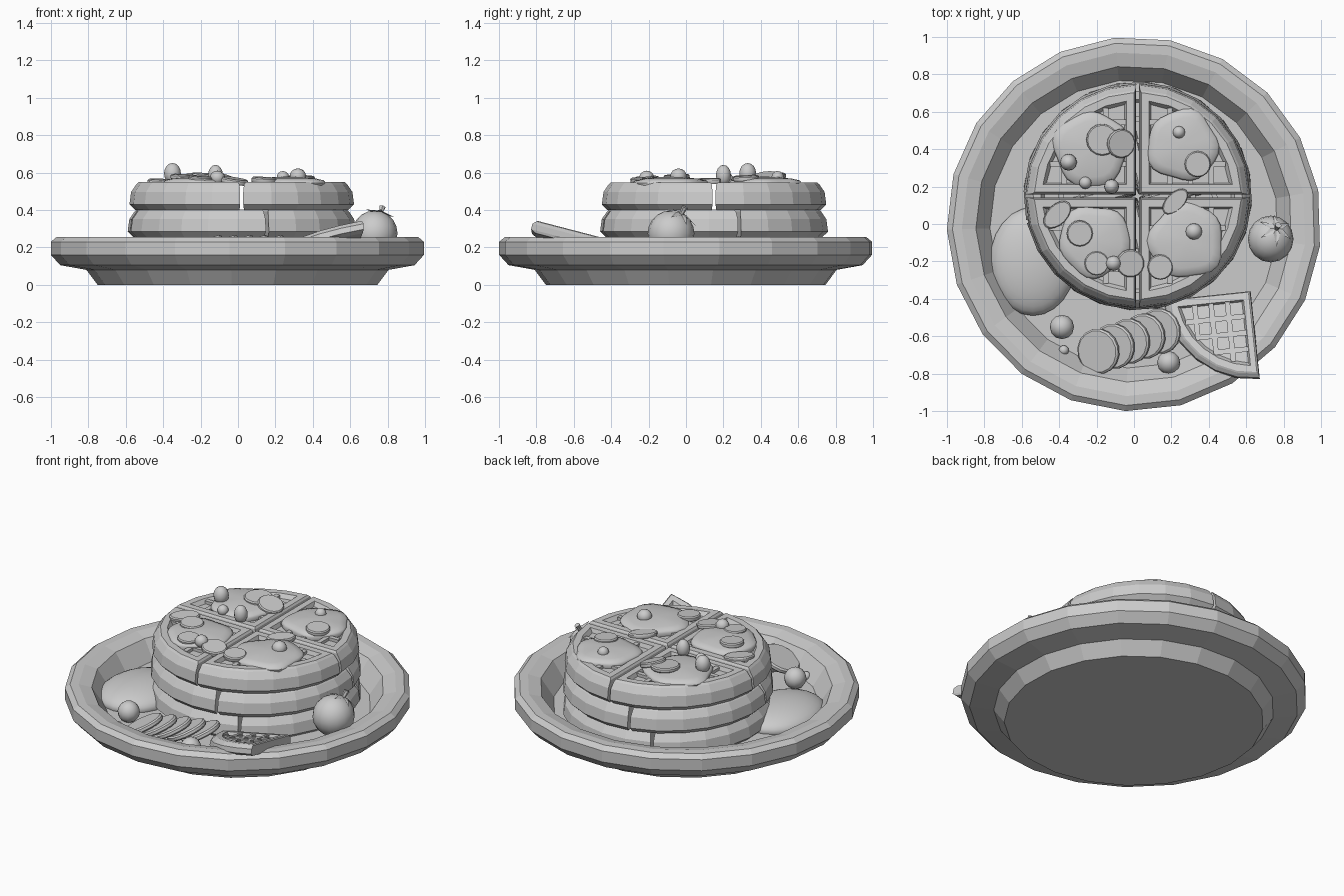
import bpy, bmesh
from math import sin, cos, pi, asin, sqrt, radians
from mathutils import Vector, Matrix

if "Cube" in bpy.data.objects:
    bpy.data.objects.remove(bpy.data.objects["Cube"], do_unlink=True)

grey = bpy.data.materials.new("plain_grey")
grey.use_nodes = True
grey.diffuse_color = (0.6, 0.6, 0.6, 1)
grey.node_tree.nodes["Principled BSDF"].inputs["Base Color"].default_value = (0.6, 0.6, 0.6, 1)


def finish(bm, name, smooth=None, matrix=None):
    if matrix:
        bm.transform(matrix)
    bmesh.ops.recalc_face_normals(bm, faces=bm.faces[:])
    mesh = bpy.data.meshes.new(name)
    bm.to_mesh(mesh)
    bm.free()
    mesh.materials.append(grey)
    obj = bpy.data.objects.new(name, mesh)
    bpy.context.collection.objects.link(obj)
    if smooth:
        bpy.ops.object.select_all(action='DESELECT')
        obj.select_set(True)
        bpy.context.view_layer.objects.active = obj
        bpy.ops.object.shade_smooth_by_angle(angle=radians(smooth))
    return obj


def loft(bm, rings):
    """Skin a stack of equal-length loops and cap both ends."""
    loops = [[bm.verts.new(p) for p in ring] for ring in rings]
    n = len(loops[0])
    for a, b in zip(loops, loops[1:]):
        for i in range(n):
            j = (i + 1) % n
            bm.faces.new((a[i], a[j], b[j], b[i]))
    bm.faces.new(loops[0][::-1])
    bm.faces.new(loops[-1])


def circle(r, z, n, start=0.0, wave=0.0, seed=0.0):
    pts = []
    for i in range(n):
        a = start + 2 * pi * i / n
        k = r * (1 + wave * (sin(5 * a + seed) + 0.8 * sin(3 * a + 2 * seed)))
        pts.append((k * cos(a), k * sin(a), z))
    return pts


def facing(direction, centre):
    turn = Vector(direction).to_track_quat('Z', 'Y').to_matrix().to_4x4()
    return Matrix.Translation(centre) @ turn


def ball(name, centre, size, segments=12):
    bm = bmesh.new()
    bmesh.ops.create_uvsphere(bm, u_segments=segments, v_segments=segments * 2 // 3, radius=1)
    return finish(bm, name, 60, Matrix.Translation(centre) @ Matrix.Diagonal((*size, 1)))


def slice_disc(name, centre, r, direction=(0, 0, 1), thick=0.03, stretch=1.0):
    bm = bmesh.new()
    h = thick / 2
    loft(bm, [circle(r * 0.94, -h, 16), circle(r, -h / 2, 16),
              circle(r, h / 2, 16), circle(r * 0.92, h, 16)])
    return finish(bm, name, 30, facing(direction, centre) @ Matrix.Diagonal((1, stretch, 1, 1)))


def quarter_outline(gap, r, z, n=7):
    a = asin(gap / r)
    arc = [a + (pi / 2 - 2 * a) * i / (n - 1) for i in range(n)]
    return [(gap, gap, z)] + [(r * cos(t), r * sin(t), z) for t in arc]


def waffle_quarter(name, r, h, rim, matrix):
    """Quarter waffle with a raised rim and crossing bars in its recess."""
    bm = bmesh.new()
    steps = ((0.012, r * 0.95, 0), (0.008, r, h * 0.2), (0.008, r * 0.985, h * 0.65),
             (0.012, r * 0.94, h * 0.92), (0.02, r * 0.92, h),
             (rim, r * 0.92 - rim * 0.7, h), (rim + 0.01, r * 0.91 - rim * 0.9, h - 0.025))
    loft(bm, [quarter_outline(*s) for s in steps])
    inner = r * 0.92 - rim * 0.8
    bar, top = 0.014, h - 0.006
    for i in range(1, 4):
        c = rim + (inner - rim) * i / 4
        end = sqrt(inner * inner - (c + bar) ** 2)
        for flip in (False, True):
            rect = [(rim, c - bar), (end, c - bar), (end, c + bar), (rim, c + bar)]
            if flip:
                rect = [(y, x) for x, y in rect]
            loft(bm, [[(x, y, z) for x, y in rect] for z in (h - 0.03, top)])
    return finish(bm, name, None, matrix)


# Plate: faceted dish
bm = bmesh.new()
profile = ((0.75, 0), (0.81, 0.08), (0.95, 0.105), (1.0, 0.16), (1.0, 0.23), (0.97, 0.255),
           (0.92, 0.255), (0.845, 0.235), (0.77, 0.12))
loft(bm, [circle(r, z, 21, radians(96)) for r, z in profile])
finish(bm, "plate")

# Waffle stack: three layers of four quarters, each layer twisted
stack = Vector((0.02, 0.15, 0))
for layer, (z, twist, r) in enumerate(((0.11, 26, 0.61), (0.255, 13, 0.61), (0.4, 0, 0.6))):
    for q in range(4):
        m = Matrix.Translation(stack + Vector((0, 0, z)))
        waffle_quarter(f"waffle_layer_{layer + 1}_quarter_{q + 1}", r, 0.148, 0.06,
                       m @ Matrix.Rotation(radians(twist + 90 * q), 4, 'Z'))

# Loose waffle wedge leaning on the plate rim
corner = Vector((0.63, -0.35, 0.16))
lean = Matrix.Identity(4)
lean[2][0], lean[2][1] = 0.19, -0.24
wedge = Matrix.Translation(corner) @ lean @ Matrix.Rotation(radians(186), 4, 'Z')
waffle_quarter("loose_waffle_wedge", 0.48, 0.07, 0.05, wedge)

# Cream pools on each quarter
pools = ((-0.23, 0.4, 0.2), (0.26, 0.42, 0.19), (-0.21, -0.09, 0.19), (0.28, -0.09, 0.2))
for i, (x, y, r) in enumerate(pools):
    bm = bmesh.new()
    loft(bm, [circle(r * k, z, 28, 0, 0.045, i * 1.7) for k, z in
              ((0.97, 0.52), (1, 0.545), (0.95, 0.558), (0.75, 0.567), (0.4, 0.575), (0.1, 0.578))])
    finish(bm, f"cream_pool_{i + 1}", 50, Matrix.Translation((x, y, 0)))

# Fruit slices on top of the stack
toppings = ((-0.17, 0.45, 0.58, 0.085, 1), (0.34, 0.32, 0.57, 0.07, 1),
            (-0.29, -0.05, 0.575, 0.07, 1), (-0.2, -0.21, 0.565, 0.065, 1),
            (0.14, -0.23, 0.56, 0.068, 1), (0.22, 0.12, 0.555, 0.085, 0.55),
            (-0.41, 0.05, 0.55, 0.09, 0.6))
for i, (x, y, z, r, s) in enumerate(toppings):
    slice_disc(f"topping_slice_{i + 1}", (x, y, z), r, (0.05, -0.05, 1), 0.028, s)
slice_disc("leaning_slice_back", (-0.07, 0.43, 0.57), 0.078, (0.35, -0.1, 1), 0.028)
slice_disc("leaning_slice_front", (-0.02, -0.21, 0.555), 0.075, (0.15, -0.1, 1), 0.028)

# Berries on top of the stack
berries = ((0.24, 0.49, 0.575, 0.033, 0.033), (-0.35, 0.33, 0.595, 0.045, 0.056),
           (-0.26, 0.22, 0.565, 0.033, 0.033), (-0.12, 0.2, 0.585, 0.04, 0.056),
           (0.32, -0.04, 0.58, 0.044, 0.042), (-0.11, -0.21, 0.572, 0.04, 0.038))
for i, (x, y, z, r, h) in enumerate(berries):
    ball(f"top_berry_{i + 1}", (x, y, z), (r, r, h))

# Berries on the plate
for i, (x, y, r) in enumerate(((-0.385, -0.55, 0.065), (-0.375, -0.675, 0.027), (0.185, -0.74, 0.062))):
    ball(f"plate_berry_{i + 1}", (x, y, 0.115 + r), (r, r, r))

# Soft mound beside the stack
mound = ball("side_mound", (-0.54, -0.2, 0.13), (0.23, 0.29, 0.095), 24)
mound.rotation_euler.z = 0

# Fan of overlapping slices
for i in range(5):
    slice_disc(f"fan_slice_{i + 1}", (-0.19 + 0.082 * i, -0.68 + 0.027 * i, 0.2), 0.122,
               (-0.5, -0.12, 1), 0.032)

# Tomato with leaf star and stem
centre = Vector((0.73, -0.08, 0.275))
axis = Vector((0.25, 0.45, 0.85)).normalized()
ball("tomato", centre, (0.122, 0.125, 0.122), 16)
bm = bmesh.new()
hub = bm.verts.new((0, 0, 0.125))
star = []
for i in range(12):
    r, z = (0.095, 0.1) if i % 2 == 0 else (0.035, 0.122)
    star.append(bm.verts.new((r * cos(pi * i / 6), r * sin(pi * i / 6), z)))
for i in range(12):
    bm.faces.new((hub, star[i], star[(i + 1) % 12]))
finish(bm, "tomato_leaves", None, facing(axis, centre))
bm = bmesh.new()
loft(bm, [circle(0.012, 0.115, 6), circle(0.014, 0.15, 6), circle(0.018, 0.165, 6)])
finish(bm, "tomato_stem", None, facing(axis, centre))
